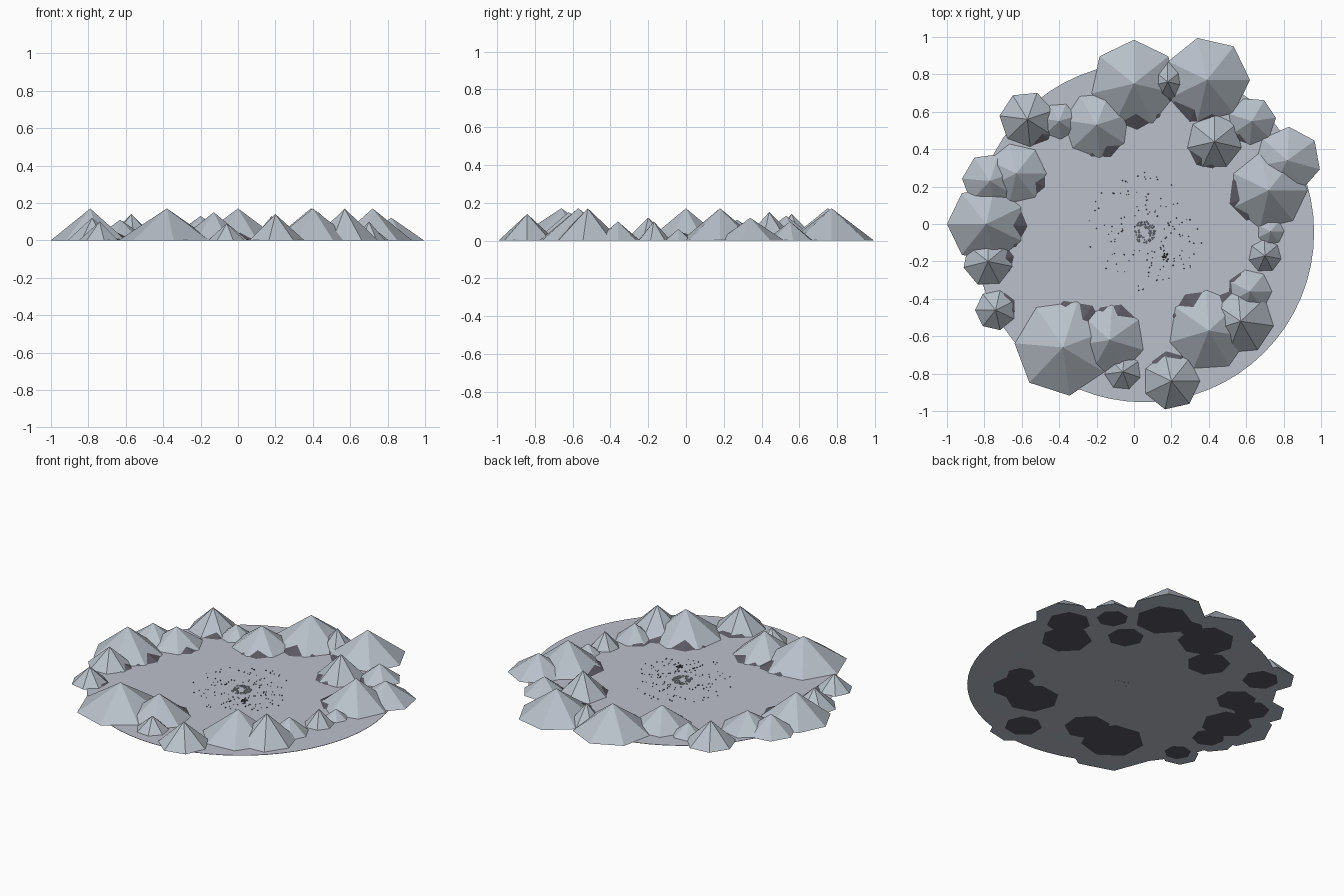
import bpy, bmesh, math, random
from mathutils import Matrix, Vector

cube = bpy.data.objects.get("Cube")
if cube:
    bpy.data.objects.remove(cube, do_unlink=True)

random.seed(4)
CENTRE = Vector((0.055, -0.045, 0))
BASE = 0.001


def material(name, colour):
    mat = bpy.data.materials.new(name)
    mat.use_nodes = True
    mat.diffuse_color = (*colour, 1)
    mat.node_tree.nodes["Principled BSDF"].inputs["Base Color"].default_value = (*colour, 1)
    return mat


mountain_grey = material("mountain grey", (0.48, 0.53, 0.59))
ground_grey = material("ground grey", (0.50, 0.53, 0.60))
dark_rock = material("dark rock", (0.105, 0.10, 0.125))


def finish(name, bm, mat):
    mesh = bpy.data.meshes.new(name)
    bm.to_mesh(mesh)
    bm.free()
    mesh.materials.append(mat)
    obj = bpy.data.objects.new(name, mesh)
    bpy.context.collection.objects.link(obj)


def cone(name, centre, radius, height, corner, sides, mat, top=0.0):
    """Upright cone with one base corner pointing along the given angle."""
    bm = bmesh.new()
    turn = Matrix.Rotation(corner - math.pi / 2, 4, 'Z')
    place = Matrix.Translation(centre + Vector((0, 0, height / 2))) @ turn
    bmesh.ops.create_cone(bm, cap_ends=True, segments=sides, radius1=radius,
                          radius2=top, depth=height, matrix=place)
    finish(name, bm, mat)


def pebbles(name, spots, mat, low, high):
    bm = bmesh.new()
    for x, y, z in spots:
        size = random.uniform(low, high)
        place = Matrix.Translation(CENTRE + Vector((x, y, z)))
        bmesh.ops.create_icosphere(bm, subdivisions=1, radius=size, matrix=place)
    finish(name, bm, mat)


def ring_spots(count, inner, outer, z):
    spots = []
    for _ in range(count):
        a = random.uniform(0, math.tau)
        r = random.uniform(inner, outer)
        spots.append((r * math.cos(a), r * math.sin(a), z))
    return spots


# Round ground plate
cone("ground", CENTRE + Vector((0, 0, BASE)), 0.908, 0.002, 0, 64, ground_grey, top=0.908)

# Mountains: x, y, radius, height, angle of one corner in degrees
MOUNTAINS = [
    (0, .75, .235, .17, 90), (.39, .77, .23, .17, 0), (.18, .76, .11, .13, 90),
    (-.2, .53, .18, .13, 275), (-.4, .55, .1, .08, 120), (-.57, .56, .15, .14, 70),
    (-.63, .27, .165, .11, 0), (-.77, .23, .15, .11, 175), (-.79, 0, .21, .17, 180),
    (-.78, -.2, .135, .12, 194), (-.74, -.46, .11, .1, 180), (-.38, -.66, .26, .17, 175),
    (-.13, -.62, .19, .15, 35), (-.06, -.79, .1, .09, 239), (.2, -.84, .155, .14, 0),
    (.4, -.57, .22, .17, 248), (.57, -.52, .18, .17, 352), (.62, -.36, .12, .1, 0),
    (.7, -.17, .09, .1, 349), (.73, -.04, .075, .06, 0), (.72, .18, .21, .17, 0),
    (.82, .34, .18, .12, 36), (.63, .55, .13, .1, 8), (.43, .44, .15, .15, 90),
]
for i, (x, y, r, h, deg) in enumerate(MOUNTAINS, 1):
    spot = Vector((x, y, 0))
    cone(f"mountain_{i}", spot + Vector((0, 0, BASE)), r, h, math.radians(deg), 7, mountain_grey)
    # Low dark rocky foot on the inner side of the larger mountains
    if r > 0.105:
        inward = (CENTRE - spot).normalized()
        facing = math.atan2(inward.y, inward.x)
        cone(f"dark_foot_{i}", spot + inward * r * 0.36, r * 0.72, h * 0.45,
             facing, 7, dark_rock)

# Scattered stones, the small central stone ring and a little heap beside it
pebbles("scattered_stones", ring_spots(130, 0.1, 0.32, 0.006), dark_rock, 0.002, 0.004)
pebbles("stone_ring", ring_spots(90, 0.025, 0.06, 0.005), mountain_grey, 0.003, 0.005)
heap = [(0.11 + x * 0.4, -0.13 + y * 0.6, random.uniform(0.006, 0.022))
        for x, y, _ in ring_spots(14, 0, 0.05, 0)]
pebbles("stone_heap", heap, dark_rock, 0.003, 0.006)
